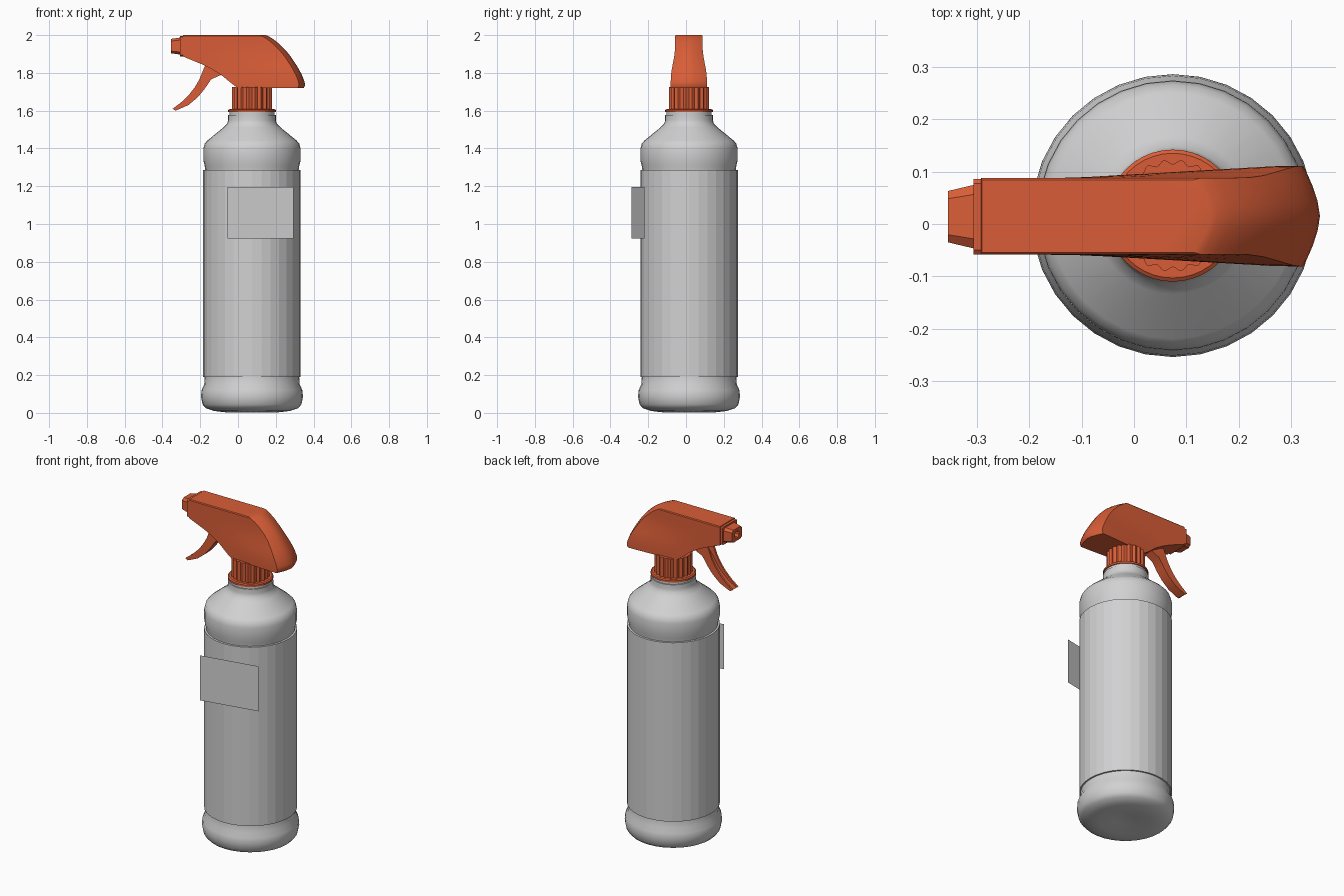
import bpy, bmesh, math
from mathutils import Vector

CX, CY = 0.074, 0.016   # bottle axis

cube = bpy.data.objects.get("Cube")
if cube:
    bpy.data.objects.remove(cube, do_unlink=True)


def material(name, rgb):
    m = bpy.data.materials.new(name)
    m.use_nodes = True
    m.diffuse_color = (*rgb, 1)
    m.node_tree.nodes["Principled BSDF"].inputs["Base Color"].default_value = (*rgb, 1)
    return m


GREY = material("light grey plastic", (0.64, 0.64, 0.65))
ORANGE = material("orange plastic", (0.69, 0.11, 0.038))


def loft(name, rings, mat, angle=35, caps=True):
    """Skin a list of equal-length point rings."""
    bm = bmesh.new()
    rows = [[bm.verts.new(p) for p in ring] for ring in rings]
    n = len(rows[0])
    for a, b in zip(rows, rows[1:]):
        for i in range(n):
            j = (i + 1) % n
            bm.faces.new((a[i], a[j], b[j], b[i]))
    if caps:
        bm.faces.new(rows[0])
        bm.faces.new(rows[-1])
    bmesh.ops.remove_doubles(bm, verts=bm.verts, dist=1e-5)
    bmesh.ops.recalc_face_normals(bm, faces=bm.faces)
    return finish(name, bm, mat, angle)


def finish(name, bm, mat, angle):
    me = bpy.data.meshes.new(name)
    bm.to_mesh(me)
    bm.free()
    me.materials.append(mat)
    ob = bpy.data.objects.new(name, me)
    bpy.context.collection.objects.link(ob)
    if angle:
        bpy.ops.object.select_all(action='DESELECT')
        ob.select_set(True)
        bpy.context.view_layer.objects.active = ob
        bpy.ops.object.shade_smooth_by_angle(angle=math.radians(angle))
    return ob


def lathe(name, profile, mat, sides=32, angle=35, ridges=0, depth=0):
    """Revolve (radius, height) pairs about the bottle axis."""
    rings = []
    for r, z in profile:
        ring = []
        for i in range(sides):
            a = math.tau * i / sides
            q = r - depth * (0.5 + 0.5 * math.cos(ridges * a)) if ridges else r
            ring.append((CX + q * math.cos(a), CY + q * math.sin(a), z))
        rings.append(ring)
    return loft(name, rings, mat, angle)


# Bottle: rounded foot, faceted body, sloping shoulder and neck
lathe("bottle_base", [(0.06, 0.02), (0.14, 0.003), (0.2, 0.01), (0.245, 0.025), (0.262, 0.045),
                      (0.27, 0.085), (0.267, 0.12), (0.253, 0.15), (0.25, 0.19)], GREY, angle=50)
lathe("bottle_body", [(0.25, 0.19), (0.258, 0.191), (0.258, 1.285), (0.247, 1.286)], GREY, angle=0)
lathe("bottle_shoulder", [(0.247, 1.284), (0.25, 1.305), (0.257, 1.335), (0.257, 1.40), (0.25, 1.427),
                          (0.235, 1.443), (0.15, 1.512), (0.131, 1.532), (0.126, 1.55),
                          (0.126, 1.578)], GREY, angle=50)
lathe("neck_rim", [(0.12, 1.575), (0.12, 1.592)], GREY)

# Screw collar with grip ridges
lathe("collar_ring", [(0.126, 1.592), (0.126, 1.603), (0.119, 1.608)], ORANGE, 40)
lathe("screw_collar", [(0.107, 1.605), (0.107, 1.725)], ORANGE, 120, 40, ridges=20, depth=0.009)

# Label plate standing just off the bottle
bm = bmesh.new()
left, right = Vector((-0.055, -0.288, 0)), Vector((0.294, -0.22, 0))
low, high = Vector((0, 0, 0.922)), Vector((0, 0, 1.197))
bm.faces.new([bm.verts.new(p) for p in (left + low, right + low, right + high, left + high)])
finish("label", bm, GREY, 0)


# Spray head: horizontal slices given as (height, front x, back x)
def smooth(t):
    t = min(max(t, 0), 1)
    return t * t * (3 - 2 * t)


def head_slice(z, front, back, inset=0):
    def half(x):
        return 0.073 + 0.023 * smooth((1.94 - z) / 0.18) * min(max((x + 0.12) / 0.4, 0), 1) - inset
    corner = back - 0.032
    side = []
    for k in range(7):
        x = front + (corner - front) * k / 6
        side.append((x, half(x)))
    w = half(corner)
    arc = [(back - 0.032 * abs(t) ** 1.6, w * t) for t in (0.85, 0.6, 0.3, 0, -0.3, -0.6, -0.85)]
    pts = side + arc + [(x, -y) for x, y in reversed(side)]
    return [(x, CY - 0.001 + y, z) for x, y in pts]


slices = [(1.72, 0, 0.348), (1.735, -0.022, 0.355), (1.755, -0.047, 0.352), (1.79, -0.09, 0.338),
          (1.82, -0.14, 0.322), (1.845, -0.19, 0.307), (1.887, -0.292, 0.279), (1.92, -0.292, 0.252),
          (1.955, -0.292, 0.217), (1.98, -0.292, 0.185), (1.995, -0.292, 0.16)]
loft("spray_head", [head_slice(*s) for s in slices] + [head_slice(2.0, -0.29, 0.145, 0.004)], ORANGE)


# Nozzle: chamfered rectangles along x, ending in a recessed orifice
def nozzle_ring(x, hy, hz, c=0.3):
    k = 1 - c
    pts = [(1, k), (k, 1), (-k, 1), (-1, k), (-1, -k), (-k, -1), (k, -1), (1, -k)]
    return [(x, CY - 0.002 + hy * a, 1.942 + hz * b) for a, b in pts]


loft("nozzle_flange", [nozzle_ring(-0.28, 0.072, 0.054, 0.12),
                       nozzle_ring(-0.306, 0.072, 0.054, 0.12)], ORANGE)
loft("nozzle", [nozzle_ring(-0.3, 0.062, 0.046), nozzle_ring(-0.355, 0.049, 0.038),
                nozzle_ring(-0.355, 0.02, 0.02, 0.58), nozzle_ring(-0.33, 0.018, 0.018, 0.58)], ORANGE, 30)

# Trigger: curved lever with a channel down its outer face
outer = [(-0.155, 1.88), (-0.174, 1.84), (-0.204, 1.766), (-0.228, 1.725), (-0.257, 1.687),
         (-0.3, 1.645), (-0.346, 1.61)]
inner = [(-0.06, 1.83), (-0.088, 1.79), (-0.142, 1.766), (-0.177, 1.715), (-0.212, 1.672),
         (-0.262, 1.63), (-0.33, 1.6)]
rings = []
for f, b in zip(outer, inner):
    mid = tuple(p + (q - p) * 0.45 for p, q in zip(f, b))
    section = [(f, 0.03), (f, 0.019), (mid, 0.019), (mid, -0.019), (f, -0.019), (f, -0.03), (b, -0.03), (b, 0.03)]
    rings.append([(p[0], CY + y, p[1]) for p, y in section])
loft("trigger", rings, ORANGE)
